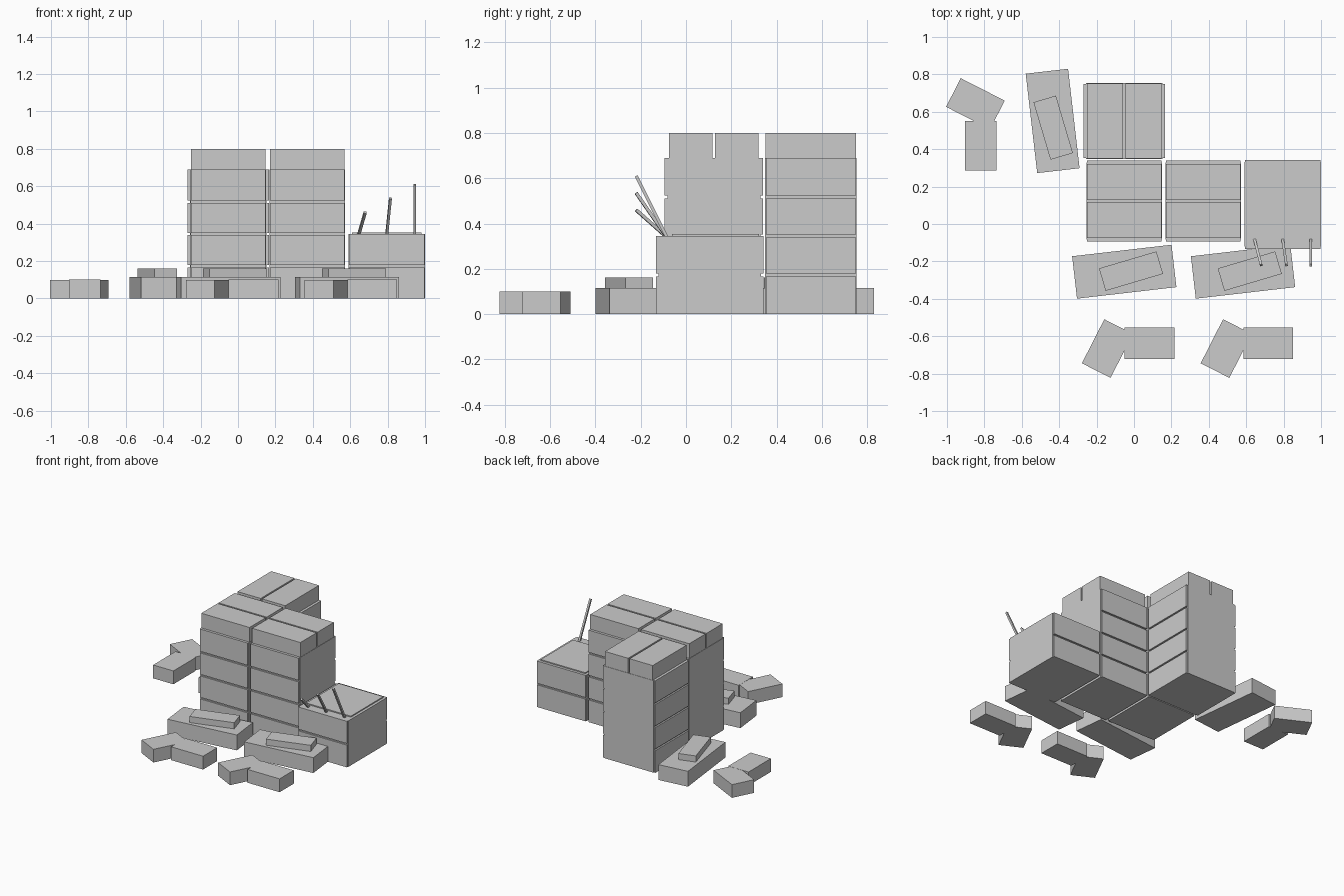
import bpy
from math import radians, cos, sin
from mathutils import Vector

if "Cube" in bpy.data.objects:
    bpy.data.objects.remove(bpy.data.objects["Cube"], do_unlink=True)

GREY = (0.6, 0.6, 0.6, 1.0)
grey = bpy.data.materials.new("plain grey")
grey.use_nodes = True
grey.diffuse_color = GREY
grey.node_tree.nodes["Principled BSDF"].inputs["Base Color"].default_value = GREY


def block(name, centre, size, turn=0):
    """Box from its centre and size, turned about z in degrees."""
    bpy.ops.mesh.primitive_cube_add(size=1, location=centre, rotation=(0, 0, radians(turn)))
    ob = bpy.context.object
    ob.name = name
    ob.scale = size
    bpy.ops.object.transform_apply(location=False, rotation=False, scale=True)
    ob.data.materials.append(grey)
    return ob


def place(origin, offset, turn):
    """Offset turned about the origin in the ground plane."""
    c, s = cos(radians(turn)), sin(radians(turn))
    x, y, z = offset
    return (origin[0] + c * x - s * y, origin[1] + s * x + c * y, z)


def cabinet(name, origin, turn, levels, width=0.405, depth=0.435):
    """Core with a row of proud drawer fronts on the front and back."""
    step, gap, lip = 0.1725, 0.012, 0.012
    height = levels * step
    block(name + "_body", place(origin, (0, 0, height / 2), turn),
          (width, depth - 2 * lip, height), turn)
    for side, label in ((-1, "front"), (1, "back")):
        for i in range(levels):
            low = i * step + (gap / 2 if i else 0)
            high = (i + 1) * step - (gap / 2 if i < levels - 1 else 0)
            y = side * (depth - lip) / 2
            block(f"{name}_{label}_drawer", place(origin, (0, y, (low + high) / 2), turn),
                  (width - 0.008, lip, high - low), turn)


def lid_boxes(name, origin, turn):
    """Two long boxes side by side on top of a cabinet."""
    for y in (-0.102, 0.102):
        block(name + "_top_box", place(origin, (0, y, 0.745), turn), (0.4, 0.192, 0.11), turn)


# Tall cabinets, the last one turned to face sideways
for name, origin, turn in (("middle_cabinet", (-0.052, 0.123), 0),
                           ("left_cabinet", (0.37, 0.123), 0),
                           ("rear_cabinet", (-0.052, 0.551), -90)):
    cabinet(name, origin, turn, 4)
    lid_boxes(name, origin, turn)

# Low cabinet with a top panel
cabinet("low_cabinet", (0.795, 0.105), 0, 2, 0.41, 0.475)
block("low_cabinet_top_panel", (0.795, 0.13, 0.349), (0.37, 0.385, 0.008))

# Leaning levers on the low cabinet
for x, dx, top in ((0.645, 0.035, 0.46), (0.795, 0.02, 0.535), (0.945, 0, 0.61)):
    start, end = Vector((x, -0.085, 0.34)), Vector((x + dx, -0.22, top))
    lever = block("lever", (start + end) / 2, (0.014, 0.014, (end - start).length))
    lever.rotation_euler = (end - start).to_track_quat("Z", "Y").to_euler()

# Stacked blocks and bent blocks lying on the floor
for origin, turn in (((-0.052, -0.255), 0), ((0.583, -0.255), 0), ((-0.435, 0.551), -90)):
    block("floor_block", (*origin, 0.0575), (0.535, 0.228, 0.115), turn + 6.6)
    block("floor_block_top", place(origin, (0.036, 0.003, 0.138), turn),
          (0.32, 0.125, 0.046), turn + 16.5)
for origin, turn in (((0.083, -0.638), 0), ((0.718, -0.638), 0), ((-0.82, 0.418), -90)):
    block("bent_block_arm", (*origin, 0.05), (0.265, 0.168, 0.1), turn)
    block("bent_block_head", place(origin, (-0.225, -0.028, 0.0495), turn),
          (0.264, 0.172, 0.099), turn + 63)
